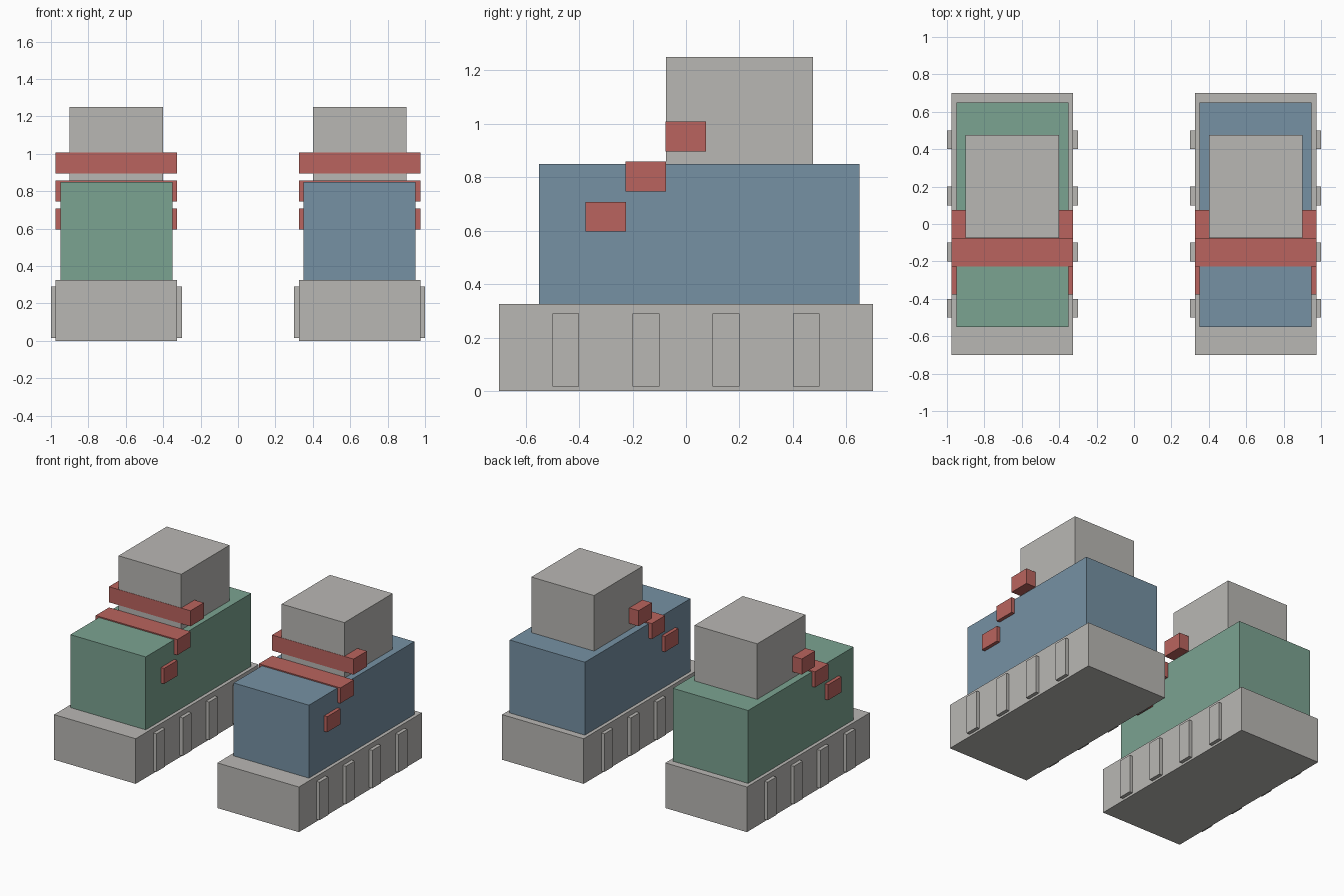
import bpy
import bmesh
from mathutils import Vector

default = bpy.data.objects.get("Cube")
if default:
    bpy.data.objects.remove(default, do_unlink=True)


def material(name, rgb):
    mat = bpy.data.materials.new(name)
    mat.use_nodes = True
    color = (*rgb, 1.0)
    mat.diffuse_color = color
    mat.node_tree.nodes["Principled BSDF"].inputs["Base Color"].default_value = color
    return mat


GREY = material("warm grey", (0.485, 0.475, 0.455))
GREEN = material("muted green", (0.198, 0.366, 0.283))
BLUE = material("slate blue", (0.181, 0.283, 0.371))
RED = material("brick red", (0.491, 0.127, 0.112))


def box(name, mat, x, y, z):
    """Axis-aligned box from (min, max) ranges."""
    low, high = Vector((x[0], y[0], z[0])), Vector((x[1], y[1], z[1]))
    bm = bmesh.new()
    bmesh.ops.create_cube(bm, size=1.0)
    bmesh.ops.scale(bm, vec=high - low, verts=bm.verts)
    bmesh.ops.translate(bm, vec=(low + high) / 2, verts=bm.verts)
    mesh = bpy.data.meshes.new(name)
    bm.to_mesh(mesh)
    bm.free()
    mesh.materials.append(mat)
    obj = bpy.data.objects.new(name, mesh)
    bpy.context.collection.objects.link(obj)
    return obj


def building(side, cx, body_mat):
    def span(half):
        return (cx - half, cx + half)

    # Stacked main volumes
    box(f"{side}_base", GREY, span(0.325), (-0.7, 0.7), (0, 0.325))
    box(f"{side}_body", body_mat, span(0.3), (-0.55, 0.65), (0.325, 0.85))
    box(f"{side}_tower", GREY, span(0.25), (-0.075, 0.475), (0.85, 1.25))

    # Pilasters along both long sides of the base
    for sign, end in ((-1, "right"), (1, "left")):
        edge = sorted((cx + sign * 0.325, cx + sign * 0.35))
        for i in range(4):
            y = -0.45 + 0.3 * i
            box(f"{side}_{end}_pilaster_{i + 1}", GREY, edge,
                (y - 0.05, y + 0.05), (0.016, 0.29))

    # Rising cross beams, the top one just proud of the tower front
    for i in range(3):
        y, z = -0.3 + 0.15 * i, 0.652 + 0.15 * i
        box(f"{side}_cross_beam_{i + 1}", RED, span(0.325),
            (y - 0.077, y + 0.075), (z - 0.056, z + 0.056))


building("right", -0.65, GREEN)
building("left", 0.65, BLUE)
